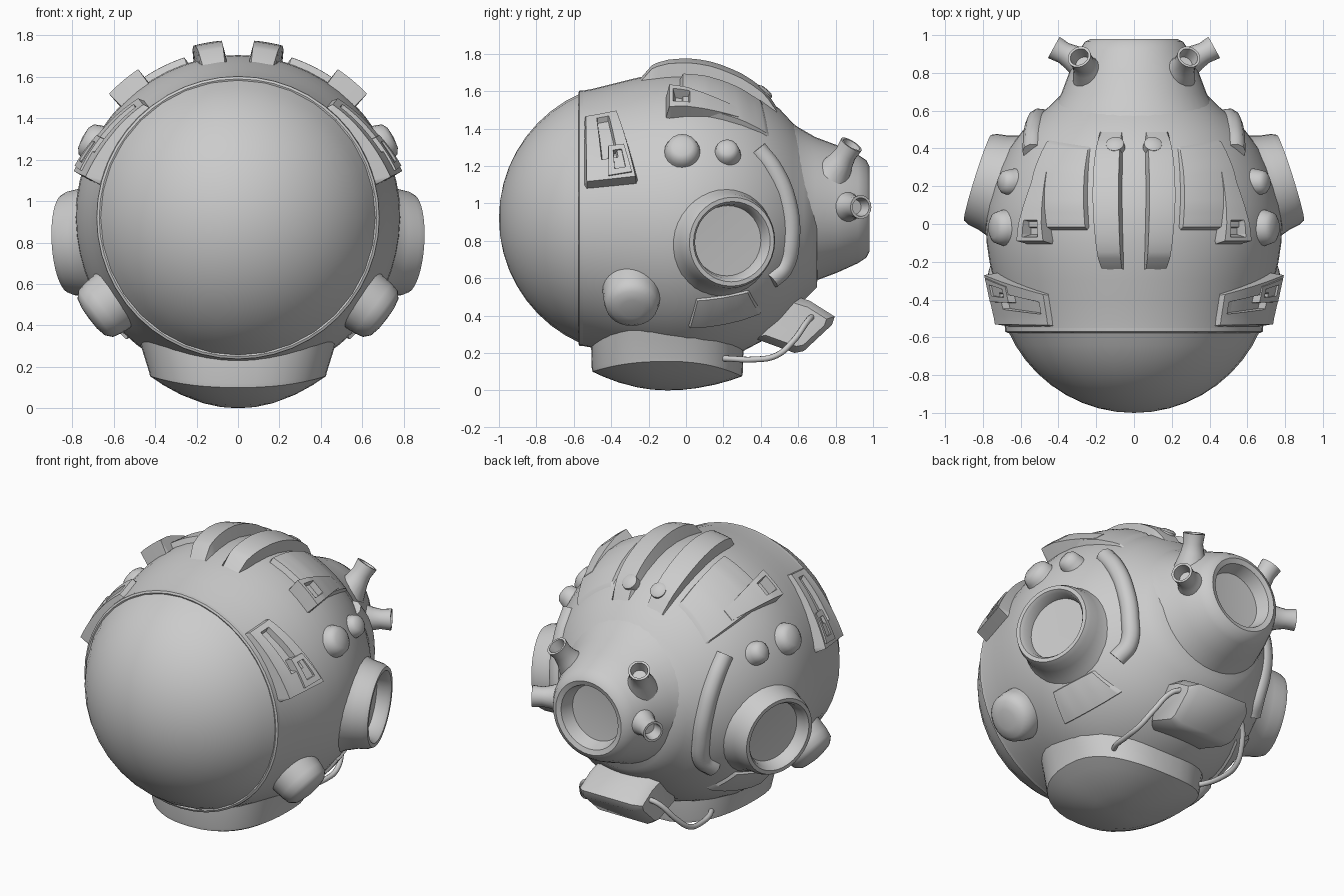
import bpy, bmesh, math
from mathutils import Vector

if "Cube" in bpy.data.objects:
    bpy.data.objects.remove(bpy.data.objects["Cube"])

CZ = 0.92  # height of the helmet axis
SHELL = [(-.565, .68), (-.5, .692), (-.4, .717), (-.3, .742), (-.2, .765), (-.1, .78),
         (0, .785), (.1, .775), (.2, .75), (.3, .713), (.4, .66), (.5, .585),
         (.57, .51), (.63, .44), (.7, .37)]


def lerp_table(t, x):
    for (x0, v0), (x1, v1) in zip(t, t[1:]):
        if x <= x1:
            return v0 + (v1 - v0) * (x - x0) / (x1 - x0)
    return t[-1][1]


def shell_r(y):
    return lerp_table(SHELL, y)


def on_shell(y, z, lift=0):
    r = shell_r(y)
    p = Vector((math.sqrt(max(r * r - (z - CZ) ** 2, 0)), 0, z - CZ))
    return Vector((0, y, CZ)) + p.normalized() * (r + lift)


def finish(bm, name, mirror):
    bmesh.ops.remove_doubles(bm, verts=bm.verts, dist=1e-5)
    bmesh.ops.recalc_face_normals(bm, faces=bm.faces)
    me = bpy.data.meshes.new(name)
    bm.to_mesh(me)
    bm.free()
    ob = bpy.data.objects.new(name, me)
    bpy.context.collection.objects.link(ob)
    if mirror:
        m = ob.modifiers.new("mirror", 'MIRROR')
        m.use_mirror_merge = False
    return ob


def skin(bm, rows, closed):
    for a, b in zip(rows, rows[1:]):
        n = len(a)
        for i in range(n if closed else n - 1):
            j = (i + 1) % n
            bm.faces.new((a[i], a[j], b[j], b[i]))


def lathe(name, profile, origin, axis, mirror=False, sides=32):
    """Revolve (radius, depth) pairs about an axis."""
    bm = bmesh.new()
    q = Vector(axis).to_track_quat('Z', 'Y')
    rows = []
    for r, d in profile:
        r = max(r, 1e-7)
        rows.append([bm.verts.new(Vector(origin) + q @ Vector((
            r * math.cos(2 * math.pi * i / sides), r * math.sin(2 * math.pi * i / sides), d)))
            for i in range(sides)])
    skin(bm, rows, True)
    return finish(bm, name, mirror)


def patch(name, corners, heights, dent=None, edge=.05):
    """Raised plate wrapped on the shell; corners are (y, degrees above +x)."""
    p00, p10, p11, p01 = [Vector(c) for c in corners]
    us = {i / 14 for i in range(15) if i in (0, 14) or edge < i / 14 < 1 - edge} | {edge, 1 - edge}
    vs = set(us)
    if dent:
        u0, u1, v0, v1, depth = dent
        us |= {u0, u0 + .03, u1 - .03, u1}
        vs |= {v0, v0 + .03, v1 - .03, v1}
    table = [(i / (len(heights) - 1), h) for i, h in enumerate(heights)]
    bm = bmesh.new()
    rows = []
    for u in sorted(us):
        row = []
        for v in sorted(vs):
            c = p00.lerp(p10, u).lerp(p01.lerp(p11, u), v)
            h = lerp_table(table, u)
            if dent and u0 + .02 < u < u1 - .02 and v0 + .02 < v < v1 - .02:
                h -= depth
            if u in (0, 1) or v in (0, 1):
                h = -.02
            r, a = shell_r(c.x) + h, math.radians(c.y)
            row.append(bm.verts.new((r * math.cos(a), c.x, CZ + r * math.sin(a))))
        rows.append(row)
    skin(bm, rows, False)
    return finish(bm, name, True)


def tube(name, pts, radius):
    for s in (1, -1):
        cu = bpy.data.curves.new(name, 'CURVE')
        cu.dimensions = '3D'
        cu.bevel_depth = radius
        cu.bevel_resolution = 3
        cu.resolution_u = 6
        cu.use_fill_caps = True
        sp = cu.splines.new('BEZIER')
        sp.bezier_points.add(len(pts) - 1)
        for bp, p in zip(sp.bezier_points, pts):
            bp.co = (p[0] * s, p[1], p[2])
            bp.handle_left_type = bp.handle_right_type = 'AUTO'
        ob = bpy.data.objects.new(name, cu)
        bpy.context.collection.objects.link(ob)


# main shell and visor
lathe("shell", [(.655, -.55), (.655, -.57)] + [(r, y) for y, r in SHELL] + [(0, .72)],
      (0, 0, CZ), (0, 1, 0), sides=56)
top = math.asin(.67 / .73)
lathe("visor", [(.73 * math.sin(top * i / 9), -.27 - .73 * math.cos(top * i / 9))
                for i in range(10)], (0, 0, CZ), (0, 1, 0), sides=32)
lathe("visor_rim", [(.66, -.55), (.66, -.572), (.67, -.576), (.682, -.57), (.684, -.55)],
      (0, 0, CZ), (0, 1, 0), sides=48)

# neck with domed underside
bm = bmesh.new()
rows = []
for s, f in [(1.16, 'top'), (1.08, 'mid'), (1.01, 'low'), (1, 1), (.85, 1), (.65, 1),
             (.4, 1), (.2, 1), (1e-6, 1)]:
    row = []
    for i in range(40):
        c, n = math.cos(math.pi * i / 20), math.sin(math.pi * i / 20)
        rim = .155 - (.055 if n < 0 else .08) * n * n
        z = {'top': .38, 'mid': .27, 'low': rim + .02}.get(f, rim * s * s)
        k = min(s, 1.02) if f != 1 else s
        row.append(bm.verts.new((.425 * s * math.copysign(abs(c) ** .85, c),
                                 -.1 + .4 * k * math.copysign(abs(n) ** .85, n), z)))
    rows.append(row)
skin(bm, rows, True)
finish(bm, "neck", False)

# rear housing with recessed port and four nozzles
lathe("rear_housing", [(.52, .49), (.44, .595), (.385, .69), (.34, .81), (.29, .92), (.26, .965),
                       (.23, .98), (.2, .97), (.175, .89), (0, .875)], (0, 0, .97), (0, 1, 0), sides=40)
NOZZLE = [(.1, -.2), (.068, -.11), (.058, -.06), (.064, 0), (.05, 0), (.04, -.07), (0, -.07)]
lathe("upper_nozzle", NOZZLE, (.29, .885, 1.315), (.3, .5, .8), True, 18)
lathe("side_nozzle", NOZZLE, (.425, .935, .98), (.87, .48, 0), True, 18)

# ear cups and the soft ridge curving behind each one
lathe("ear_cup", [(.33, -.24), (.285, -.16), (.262, -.09), (.252, -.03), (.238, 0), (.215, 0),
                  (.2, -.02), (.188, -.08), (0, -.085)],
      (.828, .245, .795), (.95, .3, -.06), True, 36)
tube("ear_ridge", [on_shell(y, z, -.02) for y, z in
                   [(.38, 1.3), (.47, 1.18), (.54, 1.0), (.555, .8), (.52, .65), (.45, .58)]], .055)

# cheek pods and side studs
lathe("cheek_pod", [(.16, -.2), (.15, -.08), (.14, -.035), (.11, -.008), (.06, .003), (0, .005)],
      (.715, -.29, .435), (.8, 0, -.6), True, 28)
for name, y, z, r in (("large_stud", -.02, 1.28, .09), ("small_stud", .22, 1.27, .066)):
    p = on_shell(y, z)
    lathe(name, [(r * 1.2, -.06), (r * 1.02, .01), (r * .9, .04), (r * .6, .057), (0, .062)],
          p, (p.x, 0, p.z - CZ), True, 20)

# crown ridges with end buttons
patch("crown_ridge", [(-.26, 86.2), (.52, 85), (.52, 71.5), (-.26, 76)],
      [.03, .07, .075, .075, .068, .055, .005], edge=.1)
b = Vector((.1, .42, CZ + shell_r(.42) + .03))
lathe("crown_button", [(.05, -.03), (.048, .008), (.035, .016), (0, .018)], b, (.1, .6, .7), True, 16)

# raised shell panels and slotted boxes
patch("crown_panel", [(-.04, 45), (.46, 43), (.42, 70), (-.04, 73)], [.03, .035, .03, .01])
patch("slot_box", [(-.11, 43), (.3, 46), (.3, 52), (-.11, 57)],
      [.085, .075, .055, .04, .03], (.1, .32, .25, .8, .06))
patch("brow_plate", [(-.545, 52), (-.545, 13), (-.25, 14), (-.37, 52)],
      [.025, .035, .045, .06, .08], (.12, .72, .35, .7, .035))
patch("brow_box", [(-.42, 31), (-.42, 16), (-.28, 17), (-.33, 31)],
      [.055, .085], (.2, .8, .3, .75, .04))
patch("jaw_panel", [(.05, -33), (.34, -33), (.42, -50), (.0, -48)], [.015, .015])

# rear pack under the housing
bm = bmesh.new()
rows = []
for x, k in ((-.22, .75), (-.17, 1), (.17, 1), (.22, .75)):
    rows.append([bm.verts.new((x, .62 + (y - .62) * k, .34 + (z - .34) * k)) for y, z in
                 ((.4, .56), (.66, .48), (.795, .395), (.78, .35), (.63, .21), (.58, .2), (.36, .28))])
skin(bm, rows, True)
bm.faces.new(rows[0])
bm.faces.new(rows[-1])
finish(bm, "rear_pack", False)

# hoses from pack to neck
tube("hose", [(.19, .68, .4), (.26, .65, .37), (.33, .57, .26), (.36, .48, .185),
              (.36, .36, .165), (.33, .22, .17), (.28, .16, .17)], .016)

# smooth shading with kept edges
bpy.ops.object.select_all(action='DESELECT')
for ob in bpy.context.scene.objects:
    if ob.type == 'MESH':
        ob.select_set(True)
        bpy.context.view_layer.objects.active = ob
bpy.ops.object.shade_smooth_by_angle(angle=math.radians(42))
